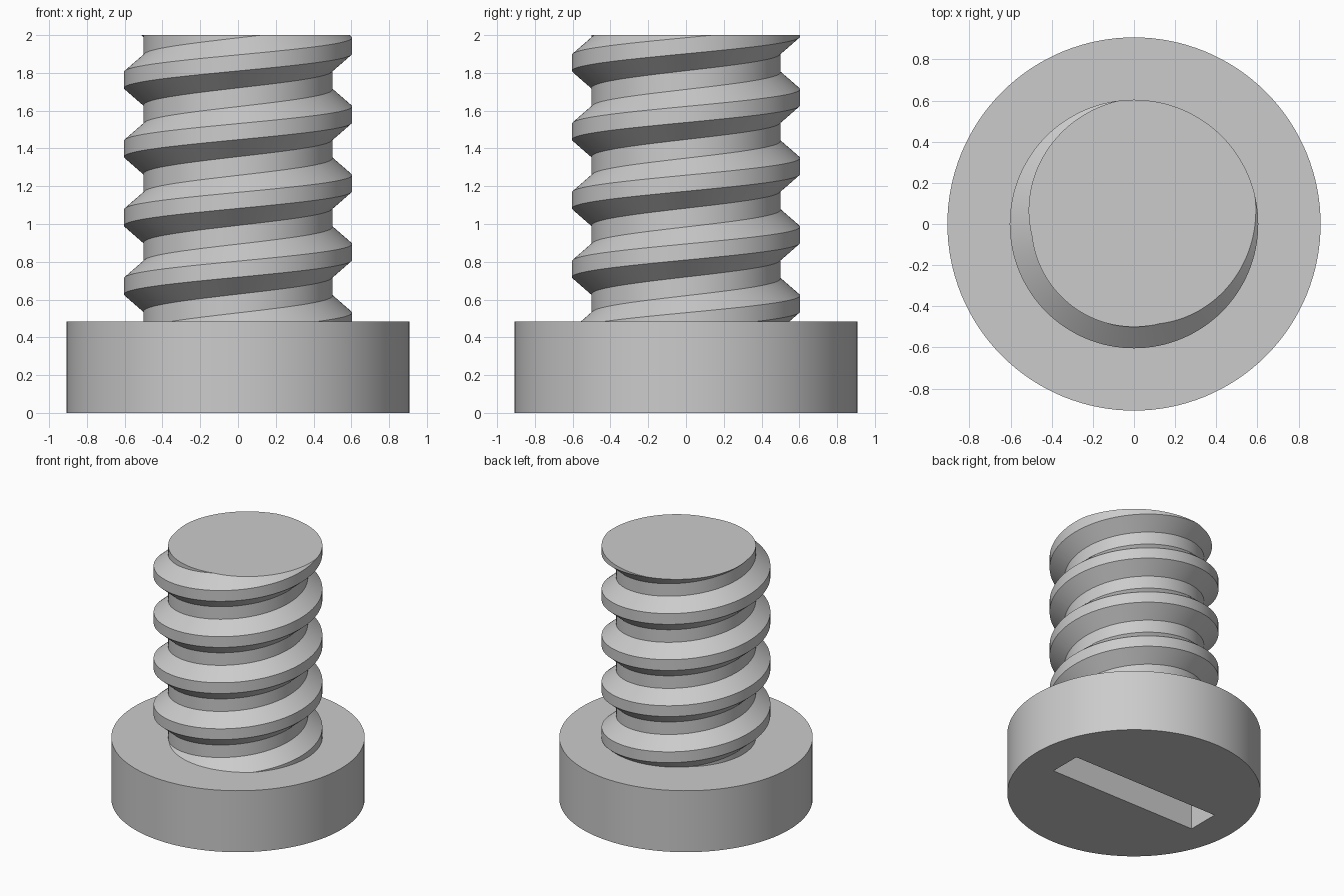
import bpy
import bmesh
from math import cos, sin, pi, radians

HEAD_R, HEAD_H, TOP = 0.907, 0.485, 2.0
ROOT_R, CREST_R = 0.5, 0.604
PITCH, CREST, FLANK = 0.364, 0.085, 0.09
SEGS = 128
CREST_Z = 0.124            # height of a crest centre on the +x side

cube = bpy.data.objects.get("Cube")
if cube:
    bpy.data.objects.remove(cube, do_unlink=True)

steel = bpy.data.materials.new("grey_steel")
steel.use_nodes = True
colour = (0.6, 0.6, 0.6, 1)
steel.diffuse_color = colour
steel.node_tree.nodes["Principled BSDF"].inputs["Base Color"].default_value = colour


def add_object(name, bm):
    bmesh.ops.recalc_face_normals(bm, faces=bm.faces[:])
    mesh = bpy.data.meshes.new(name)
    bm.to_mesh(mesh)
    bm.free()
    mesh.materials.append(steel)
    obj = bpy.data.objects.new(name, mesh)
    bpy.context.collection.objects.link(obj)
    return obj


def activate(obj):
    bpy.ops.object.select_all(action='DESELECT')
    obj.select_set(True)
    bpy.context.view_layer.objects.active = obj


def smooth(obj):
    activate(obj)
    bpy.ops.object.shade_smooth_by_angle(angle=radians(25))


# Head: a plain drum with a straight slot sunk into its underside
bm = bmesh.new()
bmesh.ops.create_cone(bm, cap_ends=True, segments=SEGS, radius1=HEAD_R,
                      radius2=HEAD_R, depth=HEAD_H)
bmesh.ops.translate(bm, verts=bm.verts, vec=(0, 0, HEAD_H / 2))
head = add_object("screw_head", bm)

bm = bmesh.new()
bmesh.ops.create_cube(bm, size=1)
bmesh.ops.scale(bm, verts=bm.verts, vec=(1.29, 0.255, 0.48))
slot = add_object("slot_cutter", bm)
slot.hide_render = True

cut = head.modifiers.new("slot", 'BOOLEAN')
cut.operation = 'DIFFERENCE'
cut.object = slot
activate(head)
bpy.ops.object.modifier_apply(modifier=cut.name)
bpy.data.objects.remove(slot, do_unlink=True)
smooth(head)

# Threaded shank: one tooth profile wound up a right-hand helix
half = CREST / 2
profile = [(CREST_R, -half), (CREST_R, half),
           (ROOT_R, half + FLANK), (ROOT_R, PITCH - half - FLANK)]
n = len(profile)
turns = 8
bm = bmesh.new()
columns = []
for i in range(SEGS):
    a = 2 * pi * i / SEGS
    lift = CREST_Z - PITCH + PITCH * i / SEGS
    columns.append([bm.verts.new((r * cos(a), r * sin(a), z + lift + t * PITCH))
                    for t in range(turns) for r, z in profile])
for i in range(SEGS):
    left, right = columns[i], columns[(i + 1) % SEGS]
    shift = n if i == SEGS - 1 else 0      # the seam steps up by one pitch
    for k in range(turns * n - 1 - shift):
        bm.faces.new((left[k], right[k + shift],
                      right[k + 1 + shift], left[k + 1]))

# Trim the helix flat at both ends and cap it
for z, direction in ((HEAD_H, -1), (TOP, 1)):
    res = bmesh.ops.bisect_plane(
        bm, geom=bm.verts[:] + bm.edges[:] + bm.faces[:], dist=1e-6,
        plane_co=(0, 0, z), plane_no=(0, 0, direction), clear_outer=True)
    rim = [e for e in res["geom_cut"] if isinstance(e, bmesh.types.BMEdge)]
    bmesh.ops.edgeloop_fill(bm, edges=rim)
smooth(add_object("threaded_shank", bm))
